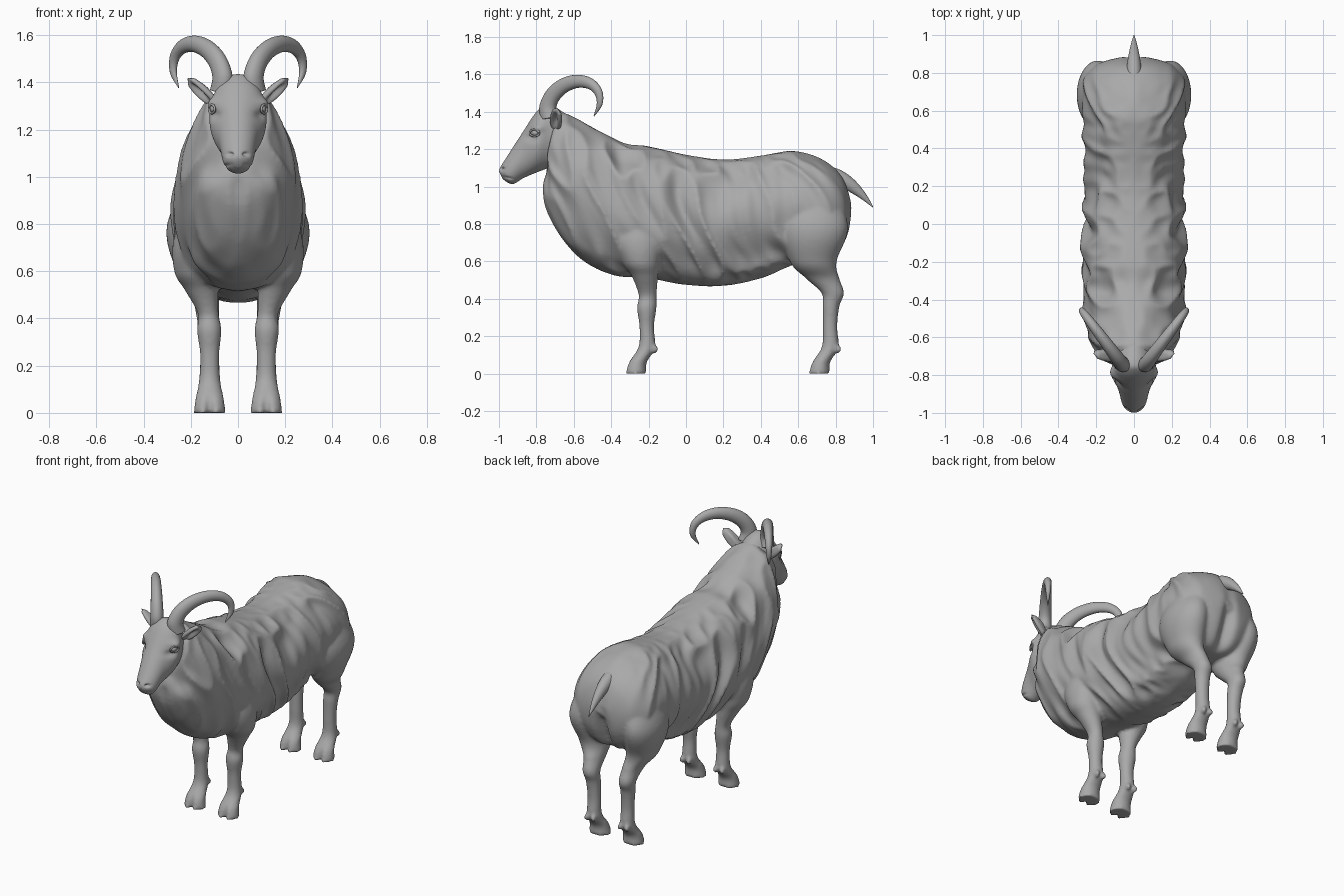
import bpy, bmesh, math
from mathutils import Vector, Matrix, noise

if "Cube" in bpy.data.objects:
    bpy.data.objects.remove(bpy.data.objects["Cube"])

colour = (.4, .4, .4, 1)
grey = bpy.data.materials.new("Stone Grey")
grey.use_nodes = True
grey.diffuse_color = colour
grey.node_tree.nodes["Principled BSDF"].inputs["Base Color"].default_value = colour


def spline(keys, t):
    """Catmull-Rom value of a list of (centre, u, v) frames at t."""
    last = len(keys) - 1
    i = min(int(t), last - 1)
    f = t - i
    before, start, end, after = (keys[max(0, min(last, i + j))] for j in (-1, 0, 1, 2))
    return [q + f / 2 * (r - p + f * (2 * p - 5 * q + 4 * r - s + f * (3 * (q - r) + s - p)))
            for p, q, r, s in zip(before, start, end, after)]


def loft(bm, keys, segs=40, steps=6, shape=None):
    """Skin elliptical rings placed along interpolated frames."""
    rings = []
    for k in range((len(keys) - 1) * steps + 1):
        centre, u, v = spline(keys, k / steps)
        ring = []
        for j in range(segs):
            angle = math.tau * j / segs
            point = centre + u * math.cos(angle) + v * math.sin(angle)
            ring.append(bm.verts.new(shape(point) if shape else point))
        rings.append(ring)
    for ring, following in zip(rings, rings[1:]):
        for j in range(segs):
            bm.faces.new((ring[j - 1], ring[j], following[j], following[j - 1]))
    bm.faces.new(rings[0])
    bm.faces.new(rings[-1])


def slab(top_y, top_z, low_y, low_z, half_width):
    """Ring standing between a top point and a bottom point."""
    top, low = Vector((0, top_y, top_z)), Vector((0, low_y, low_z))
    return (top + low) / 2, Vector((half_width, 0, 0)), (top - low) / 2


def disc(x, y, z, half_width, half_depth):
    """Level ring, as used up a leg."""
    return Vector((x, y, z)), Vector((half_width, 0, 0)), Vector((0, half_depth, 0))


def sweep(points, radii, hint, squash=1):
    """Rings square to a path; hint sets the squashed direction."""
    keys = []
    for i, (point, radius) in enumerate(zip(points, radii)):
        ahead, behind = points[min(i + 1, len(points) - 1)], points[max(i - 1, 0)]
        along = (ahead - behind).normalized()
        u = (hint - along * hint.dot(along)).normalized()
        keys.append((point, u * radius * squash, along.cross(u) * radius))
    return keys


def ball(bm, at, size, turn=Matrix()):
    place = Matrix.Translation(at) @ turn @ Matrix.Diagonal((*size, 1))
    bmesh.ops.create_uvsphere(bm, u_segments=24, v_segments=16, radius=1, matrix=place)


def finish(bm, name, transform=Matrix()):
    bm.transform(transform)
    bmesh.ops.recalc_face_normals(bm, faces=bm.faces)
    for face in bm.faces:
        face.smooth = True
    mesh = bpy.data.meshes.new(name)
    bm.to_mesh(mesh)
    bm.free()
    mesh.materials.append(grey)
    thing = bpy.data.objects.new(name, mesh)
    bpy.context.collection.objects.link(thing)
    return thing


def bump(point, at, size):
    """Soft spot of strength one, fading with distance."""
    return math.exp(-sum(((a - b) / s) ** 2 for a, b, s in zip(point, at, size)))


# Fleece: slanting folds that fade along the spine and over the rump
def fleece(point):
    x, y, z = abs(point.x), point.y, point.z
    slant = y + z / 3 + .04 * math.sin(9 * z + 4 * y)
    fold = noise.noise(Vector((7 * x, 8 * slant, 1.5 * z)))
    fold += noise.noise(Vector((12 * x, 15 * slant, 2 * z))) / 3
    ridge = .5 - 2 * abs(fold)
    side = min(1, x / .18 + 4 * max(0, -y - .55))
    calm = max(.4, 1 - 2 * max(0, y - .5))
    outward = Vector((point.x, min(0, y + .5) / 2, (z - .85) / 2)).normalized()
    moved = point + outward * .03 * ridge * side * calm
    # groove below the tail
    moved.y -= .06 * bump(point, (0, .9, .7), (.04, .15, .2))
    return moved


# Hoof: cleft between the two toes, pressed in from the front
def cleft(point):
    strength = bump((abs(point.x), point.z), (.12, 0), (.013, .06))
    in_front = point.y < -.26 or .5 < point.y < .72
    return point + Vector((0, .035 * strength * in_front, 0))


# Trunk and neck, from rump to throat
bm = bmesh.new()
trunk = [slab(.89, .93, .89, .83, .05),
         slab(.83, 1.06, .86, .71, .19),
         slab(.72, 1.15, .78, .61, .27),
         slab(.57, 1.19, .6, .59, .28),
         slab(.4, 1.165, .4, .51, .26),
         slab(.2, 1.145, .2, .47, .265),
         slab(0, 1.17, 0, .475, .27),
         slab(-.2, 1.215, -.2, .51, .275),
         slab(-.32, 1.23, -.4, .53, .27),
         slab(-.45, 1.29, -.59, .64, .255),
         slab(-.6, 1.37, -.74, .88, .195),
         slab(-.7, 1.4, -.75, 1.08, .12)]
loft(bm, trunk, 160, 18, fleece)

# Legs: a shared shin and hoof below a shoulder or a thigh
shoulder = [disc(.122, -.21, .35, .052, .052), disc(.126, -.205, .42, .044, .048),
            disc(.155, -.22, .52, .07, .07), disc(.18, -.24, .6, .09, .1),
            disc(.18, -.25, .75, .09, .13), disc(.14, -.25, 1, .04, .06)]
thigh = [disc(.125, .775, .36, .045, .045), disc(.13, .785, .43, .05, .06),
         disc(.14, .73, .51, .06, .09), disc(.17, .68, .6, .09, .125),
         disc(.19, .685, .8, .11, .18), disc(.12, .67, 1.08, .05, .08)]
mirror = Matrix.Diagonal((-1, 1, 1))
for y, upper in ((-.21, shoulder), (.77, thigh)):
    shin = [disc(.12, y - .06, 0, .068, .06), disc(.12, y - .05, .06, .06, .05),
            disc(.12, y, .14, .045, .045), disc(.12, y, .25, .041, .039)]
    leg = shin + upper
    for keys in (leg, [[mirror @ part for part in ring] for ring in leg]):
        loft(bm, keys, 48, 8, cleft)
        for toe in (-.024, .024):
            ball(bm, (keys[0][0].x + toe, y + .042, .13), (.016, .02, .022))

# One continuous skin over trunk and legs
body = finish(bm, "body_and_legs")
skin = body.modifiers.new("Fuse", 'REMESH')
skin.mode = 'VOXEL'
skin.voxel_size = .011
skin.use_smooth_shade = True
soft = body.modifiers.new("Soften", 'SMOOTH')
soft.iterations = 4


# Face: nostril, eye socket, brow, mouth line and lip groove
def features(point):
    x, y, z = abs(point.x), point.y, point.z
    dent = .014 * bump((x, y, z), (.035, -.98, 1.095), (.014, .02, .009))
    dent += .012 * bump((y, z), (-.83, 1.26), (.03, .02))
    dent -= .014 * bump((y, z), (-.79, 1.315), (.035, .02)) * min(1, x / .1)
    dent += .005 * bump((y, z + y / 5), (-.95, .857), (.03, .007))
    dent += .008 * bump((x, y, z), (0, -1, 1.06), (.006, .03, .025))
    inward = Vector((-math.copysign(min(1, x / .02), point.x), .5, 0))
    return point + inward * dent


bm = bmesh.new()
skull = [slab(-.58, 1.35, -.64, 1.12, .08),
         slab(-.72, 1.43, -.73, 1.1, .11),
         slab(-.79, 1.41, -.8, 1.075, .12),
         slab(-.88, 1.28, -.87, 1.045, .084),
         slab(-.97, 1.14, -.92, 1.015, .064),
         slab(-.995, 1.1, -.95, 1.02, .045),
         slab(-1, 1.08, -.98, 1.04, .02)]
loft(bm, skull, 110, 20, features)
finish(bm, "head")

# Tail, drooping and tapering
bm = bmesh.new()
steps = [k / 8 for k in range(9)]
path = [Vector((0, .75 + .25 * t, 1.06 - .17 * t ** 1.8)) for t in steps]
loft(bm, sweep(path, [.002 + .045 * (1 - t * t) for t in steps], Vector((1, 0, 0)), .9))
finish(bm, "tail")


# Horn path: most of a circle in an upright plane that splays outward
def horn_point(t):
    angle = math.pi * (1.34 * t - .12)
    swing, rise = math.cos(angle), math.sin(angle)
    return Vector((.17 - .105 * swing, -.6 - .14 * swing, 1.435 + .125 * rise - .028 * swing))


# Ear: leaf shape with a hollow facing forward and down
root, tip = Vector((.1, -.7, 1.31)), Vector((.215, -.69, 1.415))
opening = Vector((.6, -.6, -.5)).normalized()
across = opening.cross(tip - root).normalized()


def hollow(point):
    along = (point - root).dot(tip - root) / (tip - root).length_squared
    offset = point - root.lerp(tip, along)
    depth = .03 * bump((offset.dot(across), along), (0, .5), (.018, .4))
    return point - opening * depth * (1 if offset.dot(opening) > 0 else .4)


eye = Vector((.1, -.805, 1.287))
look = Matrix.Rotation(math.radians(-25), 4, 'Z')

for side, label in ((1, "left"), (-1, "right")):
    flip = Matrix.Diagonal((side, 1, 1, 1))

    bm = bmesh.new()
    radii = [.002 + .05 * (1 - t) ** .6 for t in steps]
    loft(bm, sweep([horn_point(t) for t in steps], radii, Vector((.8, -.6, 0)), .82), 32, 8)
    finish(bm, label + "_horn", flip)

    bm = bmesh.new()
    radii = [.002 + .034 * abs(math.sin(math.pi * (.1 + .9 * t))) ** .4 for t in steps]
    loft(bm, sweep([root.lerp(tip, t) for t in steps], radii, opening, .65), 40, 6, hollow)
    finish(bm, label + "_ear", flip)

    # Eyeball inside a rim of lids
    bm = bmesh.new()
    ball(bm, eye, (.019, .022, .018), look)
    turns = [math.tau * k / 12 for k in range(13)]
    rim = [eye + look @ Vector((.012, .028 * math.cos(a), .018 * math.sin(a))) for a in turns]
    loft(bm, sweep(rim, [.005] * len(rim), Vector((1, 0, 0))), 12, 3)
    finish(bm, label + "_eye", flip)
